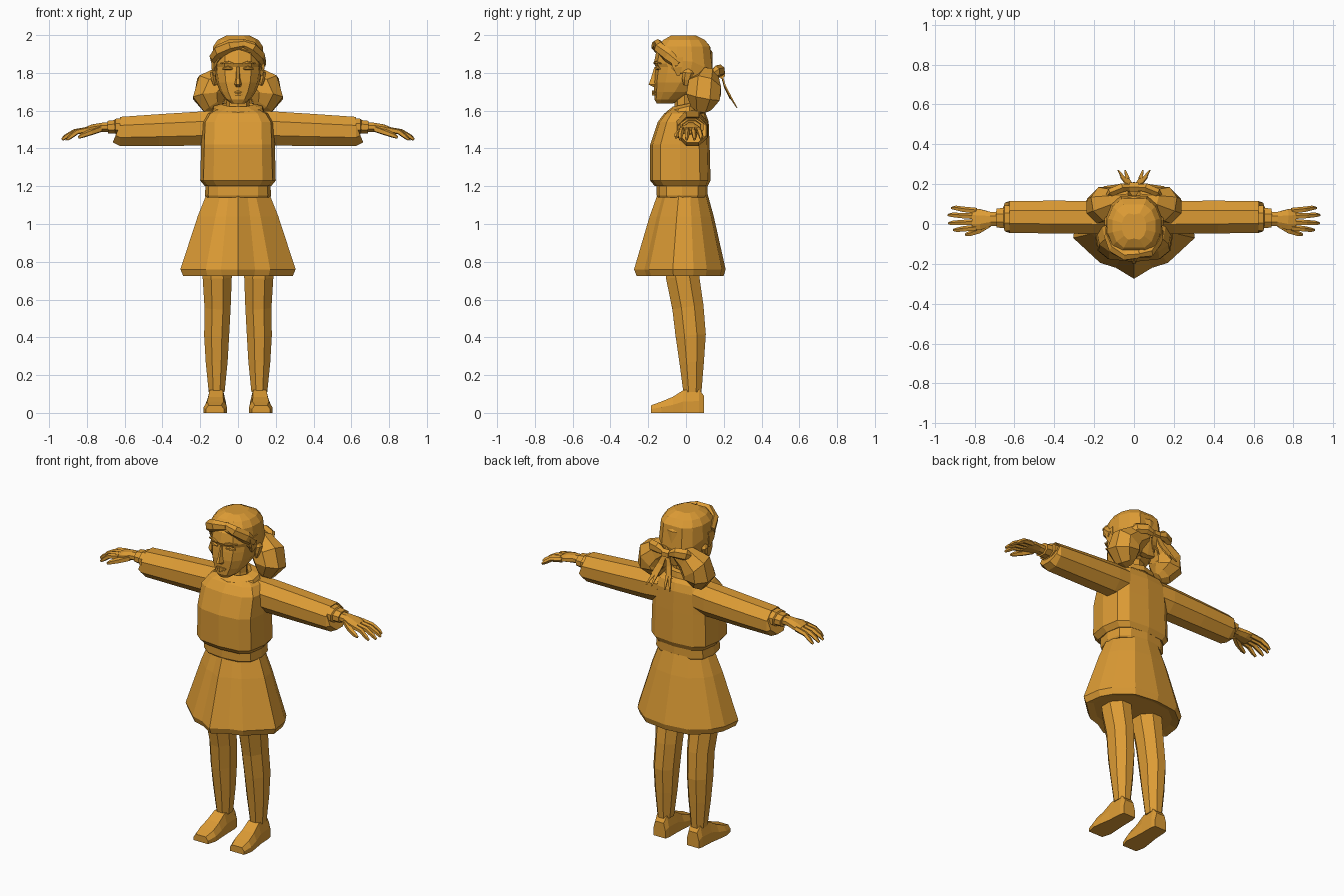
import bpy, bmesh, math
from mathutils import Vector

mat = bpy.data.materials.new("amber")
mat.diffuse_color = (0.72, 0.33, 0.035, 1)


def loft(name, rings, mirror=False, caps=(True, True)):
    """Skin a list of equal-length rings into one object."""
    bm = bmesh.new()
    vs = [[bm.verts.new(p) for p in r] for r in rings]
    n = len(vs[0])
    for a, b in zip(vs, vs[1:]):
        for i in range(n):
            j = (i + 1) % n
            bm.faces.new((a[i], a[j], b[j], b[i]))
    if caps[0]:
        bm.faces.new(vs[0])
    if caps[1]:
        bm.faces.new(vs[-1])
    bmesh.ops.recalc_face_normals(bm, faces=bm.faces)
    me = bpy.data.meshes.new(name)
    bm.to_mesh(me)
    bm.free()
    me.materials.append(mat)
    ob = bpy.data.objects.new(name, me)
    bpy.context.collection.objects.link(ob)
    if mirror:
        ob.modifiers.new("mirror", 'MIRROR').use_mirror_merge = False
    return ob


def spow(v, p):
    return math.copysign(abs(v) ** (2 / p), v)


def oval(z, rx, front, back, n=12, p=2.0):
    """Flat ring spanning front..back in y, starting at the front."""
    cy, ry = (front + back) / 2, (back - front) / 2
    return [(rx * spow(math.sin(2 * math.pi * i / n), p),
             cy - ry * spow(math.cos(2 * math.pi * i / n), p), z) for i in range(n)]


def tube(name, pts, n=8, up=(0, 0, 1), mirror=True):
    """Tube along points (x, y, z, half width, half height)."""
    up, rings = Vector(up), []
    pos = [Vector(p[:3]) for p in pts]
    k = 1 / math.cos(math.pi / n)
    for i, p in enumerate(pts):
        t = (pos[min(i + 1, len(pts) - 1)] - pos[max(i - 1, 0)]).normalized()
        s = t.cross(up).normalized()
        u = s.cross(t)
        ring = []
        for j in range(n):
            a = 2 * math.pi * (j + 0.5) / n
            ring.append(pos[i] + s * math.cos(a) * p[3] * k + u * math.sin(a) * p[4] * k)
        rings.append(ring)
    return loft(name, rings, mirror)


# Sweater body and the waistband beneath it
loft("sweater", [oval(z, rx, f, b, 12, 3.2) for z, rx, f, b in (
    (1.20, .175, -.165, .115), (1.23, .20, -.19, .13), (1.42, .195, -.19, .125),
    (1.54, .19, -.15, .12), (1.585, .16, -.115, .105), (1.605, .12, -.085, .085))])
loft("waistband", [oval(z, rx, f, b, 12, 2.8) for z, rx, f, b in (
    (1.14, .17, -.15, .11), (1.15, .175, -.155, .115), (1.205, .172, -.155, .115))])

# Collar dips towards the front
def collar_ring(z, rx, f, b, dip):
    return [(x, y, z + dip * y) for x, y, _ in oval(z, rx, f, b, 10)]

loft("collar", [collar_ring(1.585, .15, -.12, .09, .25), collar_ring(1.62, .135, -.105, .085, .25),
                collar_ring(1.635, .085, -.07, .06, .2), collar_ring(1.60, .07, -.05, .05, .1)])

# Pleated skirt from a half plan of the hem
half = [(0, -.275), (.09, -.22), (.17, -.195), (.305, -.07), (.29, .04), (.25, .11), (.15, .19), (0, .21)]
plan = half + [(-x, y) for x, y in half[-2:0:-1]]
loft("skirt", [[(x * k, y * k, z) for x, y in plan] for z, k in (
    (1.155, .55), (1.04, .70), (.90, .85), (.76, 1.0), (.725, .95), (.735, .8))])

# Legs and feet
tube("leg", [(.11, -.03, .95, .075, .09), (.11, -.018, .72, .077, .088), (.108, .01, .56, .069, .083),
             (.113, .025, .41, .066, .08), (.113, .03, .27, .058, .065), (.113, .034, .11, .042, .048)],
     8, (0, 1, 0))

def foot_ring(y, w, h, cx):
    return [(cx - w, y, 0), (cx + w, y, 0), (cx + w, y, h * .5), (cx + w * .7, y, h),
            (cx - w * .7, y, h), (cx - w, y, h * .5)]

loft("foot", [foot_ring(*r) for r in (
    (.095, .04, .09, .113), (.07, .047, .125, .113), (-.015, .05, .12, .115), (-.07, .056, .085, .118),
    (-.13, .062, .06, .12), (-.185, .048, .04, .122))], True)

# Sleeves, cuffs and hands
tube("sleeve", [(.12, .03, 1.51, .08, .09), (.20, .033, 1.505, .083, .09), (.42, .035, 1.497, .082, .084),
                (.625, .035, 1.49, .08, .077), (.637, .035, 1.495, .072, .068)])
tube("cuff", [(.62, .03, 1.515, .062, .045), (.648, .03, 1.515, .062, .042),
              (.652, .03, 1.514, .05, .036), (.69, .03, 1.512, .048, .034)])
tube("palm", [(.67, .025, 1.512, .033, .026), (.72, .025, 1.512, .036, .024),
              (.77, .022, 1.505, .052, .022), (.81, .022, 1.495, .054, .016)])
for i, (y0, y1, tip) in enumerate(((.065, .08, .915), (.037, .045, .932), (.008, .004, .93), (-.02, -.03, .905))):
    m = (.80 + tip) / 2
    tube(f"finger_{i + 1}", [(.79, y0, 1.50, .013, .013), (m, (y0 + y1) / 2, 1.488, .012, .012),
                             (tip - .02, y1, 1.463, .010, .010), (tip, y1, 1.447, .005, .006)], 5)
tube("thumb", [(.73, -.002, 1.503, .016, .016), (.78, -.034, 1.485, .014, .014),
               (.825, -.05, 1.468, .011, .011), (.845, -.053, 1.458, .006, .006)], 5)

# Neck and head
loft("neck", [oval(z, r, f, b, 8) for z, r, f, b in (
    (1.57, .075, -.065, .05), (1.63, .062, -.06, .045), (1.72, .062, -.065, .05))])
loft("head", [oval(z, rx, f, b, 12, p) for z, rx, f, b, p in (
    (1.638, .035, -.155, -.07, 2.2), (1.66, .066, -.167, -.02, 2.2), (1.70, .095, -.168, .05, 2.3),
    (1.75, .115, -.17, .11, 2.4), (1.80, .123, -.165, .135, 2.4), (1.83, .125, -.160, .14, 2.4),
    (1.85, .125, -.17, .14, 2.4), (1.91, .122, -.158, .14, 2.3), (1.96, .09, -.12, .10, 2.1))])

# Face details: nose, lips, eyes, brows, ears
loft("nose", [[(-w, -.15, z), (w, -.15, z), (w * .4, y, z), (-w * .4, y, z)] for z, w, y in (
    (1.725, .018, -.172), (1.738, .024, -.198), (1.77, .016, -.186), (1.83, .010, -.168))])
for nm, z, w in (("upper_lip", 1.698, .03), ("lower_lip", 1.684, .024)):
    tube(nm, [(-w, -.158, z, .008, .003), (0, -.17, z + .002, .010, .007), (w, -.158, z, .008, .003)], 4, mirror=False)
tube("eye", [(.028, -.155, 1.822, .007, .004), (.052, -.153, 1.826, .010, .010),
             (.08, -.140, 1.822, .007, .004)], 6)
tube("brow", [(.024, -.164, 1.850, .008, .004), (.055, -.160, 1.858, .009, .005),
              (.092, -.135, 1.85, .007, .003)], 4)
tube("ear", [(.122, .0, 1.735, .008, .012), (.13, .004, 1.765, .012, .022),
             (.136, .012, 1.80, .012, .026), (.13, .008, 1.818, .006, .014)], 6, (0, 1, 0))

# Hair cap: the hairline is high over the forehead and low at the nape
def hair_ring(k, rx, f, b, top):
    ring = []
    line = (1.925, 1.905, 1.86, 1.80, 1.79, 1.73, 1.70, 1.69)
    for i, (x, y, _) in enumerate(oval(0, rx, f, b, 14, 2.2)):
        low = line[min(i, 14 - i)]
        groove = .012 if i in (0, 7) else 0
        ring.append((x, y + groove * (1 if i == 0 else -1), low + (top - low) * k))
    return ring

loft("hair", [hair_ring(*r) for r in (
    (0, .115, -.145, .10, 1.93), (0.02, .135, -.163, .13, 1.93), (.5, .142, -.17, .155, 1.93),
    (1, .134, -.16, .14, 1.94), (1, .11, -.13, .11, 1.975), (1, .062, -.085, .06, 1.998))])
# Fringe swept from an off-centre parting, plus sideburns
tube("fringe_left", [(.03, -.15, 1.955, .02, .02), (-.04, -.157, 1.945, .025, .028),
                     (-.10, -.125, 1.915, .025, .032), (-.133, -.06, 1.875, .016, .028)], 6, mirror=False)
tube("fringe_right", [(.02, -.15, 1.96, .018, .018), (.075, -.142, 1.935, .025, .028),
                      (.118, -.095, 1.89, .02, .03), (.134, -.04, 1.845, .014, .022)], 6, mirror=False)
tube("sideburn", [(.128, -.05, 1.88, .014, .035), (.129, -.045, 1.83, .012, .025),
                  (.124, -.04, 1.785, .006, .008)], 4, (0, 1, 0))

# Gathered pigtails
tube("pigtail", [(.02, .14, 1.79, .025, .025), (.085, .12, 1.765, .07, .055), (.135, .10, 1.725, .092, .088),
                 (.148, .09, 1.675, .09, .09), (.125, .08, 1.625, .062, .055), (.105, .075, 1.607, .03, .025)],
     8, (0, 1, 0))

# Ribbon bow: knot, loops and forked tails
tube("bow_knot", [(-.022, .185, 1.795, .022, .022), (.022, .185, 1.795, .022, .022)], 6, mirror=False)
tube("bow_loop", [(.012, .185, 1.795, .012, .014), (.06, .182, 1.812, .022, .028),
                  (.115, .16, 1.805, .02, .03), (.13, .145, 1.795, .01, .016)], 6)
tube("bow_tail", [(.01, .19, 1.785, .012, .004), (.028, .205, 1.73, .018, .004),
                  (.05, .235, 1.67, .02, .004)], 4, (0, 1, 0))
for nm, x in (("tail_tip_inner", .045), ("tail_tip_outer", .08)):
    tube(nm, [(.042 + (x - .0625) * .5, .228, 1.685, .011, .004), (x, .270, 1.615, .003, .002)], 4, (0, 1, 0))
